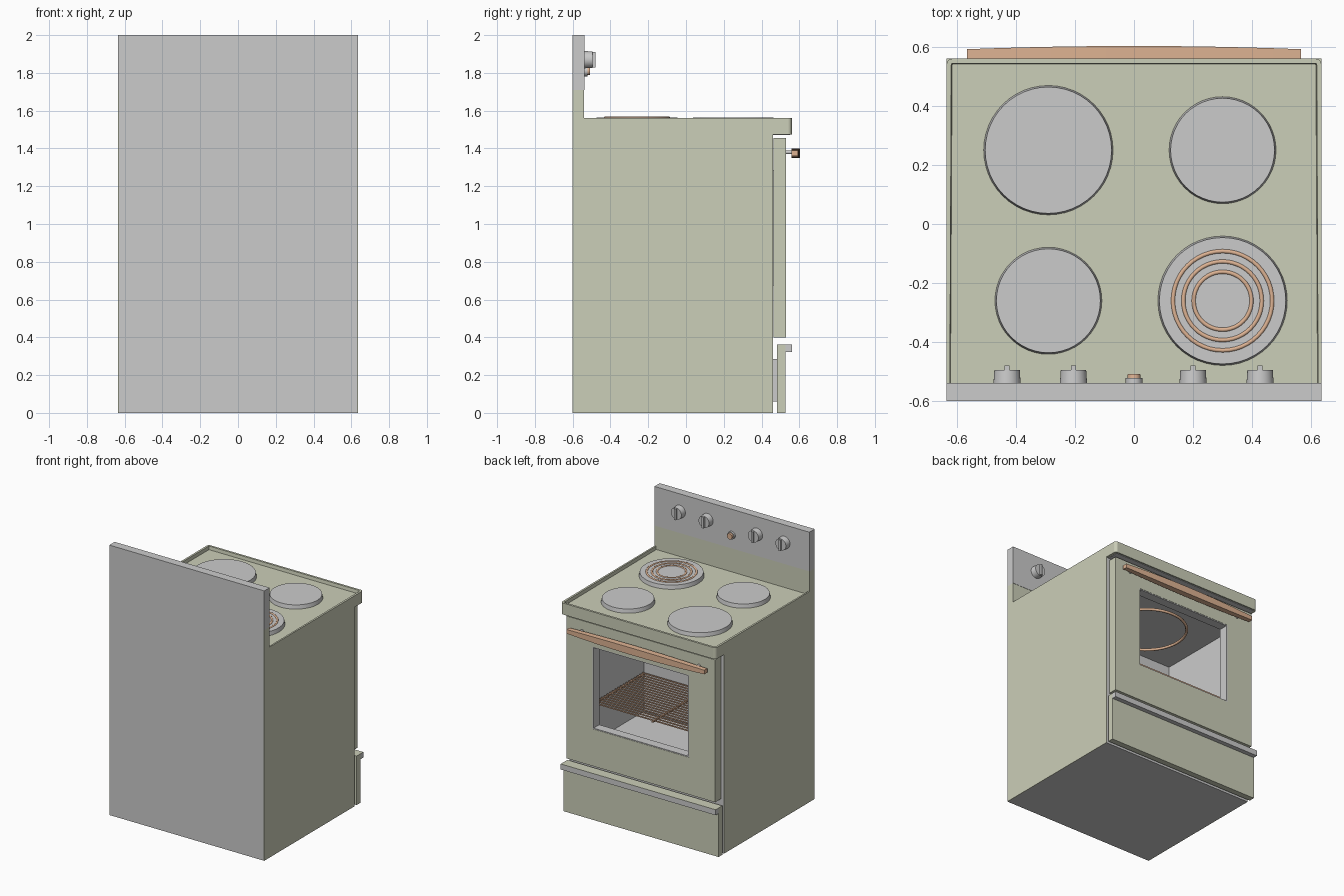
import bpy, bmesh, math
from mathutils import Matrix

if "Cube" in bpy.data.objects:
    bpy.data.objects.remove(bpy.data.objects["Cube"])


def material(name, rgb):
    m = bpy.data.materials.new(name)
    m.diffuse_color = (*rgb, 1)
    m.use_nodes = True
    m.node_tree.nodes["Principled BSDF"].inputs["Base Color"].default_value = m.diffuse_color
    return m


CREAM = material("cream_enamel", (0.60, 0.62, 0.48))
COPPER = material("copper", (0.73, 0.45, 0.29))


def finish(name, bm, mat=None, smooth=False):
    bmesh.ops.recalc_face_normals(bm, faces=bm.faces[:])
    me = bpy.data.meshes.new(name)
    bm.to_mesh(me)
    bm.free()
    ob = bpy.data.objects.new(name, me)
    bpy.context.collection.objects.link(ob)
    if mat:
        me.materials.append(mat)
    if smooth:
        bpy.ops.object.select_all(action='DESELECT')
        ob.select_set(True)
        bpy.context.view_layer.objects.active = ob
        bpy.ops.object.shade_smooth_by_angle(angle=math.radians(35))
    return ob


def box_bm(x, y, z):
    bm = bmesh.new()
    size = Matrix.Diagonal((x[1] - x[0], y[1] - y[0], z[1] - z[0], 1))
    mid = Matrix.Translation((sum(x) / 2, sum(y) / 2, sum(z) / 2))
    bmesh.ops.create_cube(bm, size=1, matrix=mid @ size)
    return bm


def box(name, x, y, z, mat=None):
    return finish(name, box_bm(x, y, z), mat)


def cut(ob, x, y, z):
    cutter = box("cutter", x, y, z)
    cutter.hide_render = True
    mod = ob.modifiers.new("opening", 'BOOLEAN')
    mod.operation, mod.solver, mod.object = 'DIFFERENCE', 'EXACT', cutter
    bpy.context.view_layer.objects.active = ob
    bpy.ops.object.modifier_apply(modifier=mod.name)
    bpy.data.objects.remove(cutter)


def disc(name, loc, r1, r2, depth, mat=None, along_y=False):
    bm = bmesh.new()
    rot = Matrix.Rotation(-math.pi / 2, 4, 'X') if along_y else Matrix()
    bmesh.ops.create_cone(bm, cap_ends=True, segments=48, radius1=r1, radius2=r2, depth=depth,
                          matrix=Matrix.Translation(loc) @ rot @ Matrix.Translation((0, 0, depth / 2)))
    return finish(name, bm, mat, True)


def ring(name, loc, r, minor, mat):
    bpy.ops.mesh.primitive_torus_add(location=loc, major_radius=r, minor_radius=minor,
                                     major_segments=48, minor_segments=8)
    ob = bpy.context.object
    ob.name = name
    ob.data.materials.append(mat)
    bpy.ops.object.shade_smooth_by_angle(angle=math.radians(50))


# Grey carcass with the oven cavity
core = box("carcass", (-0.63, 0.63), (-0.6, 0.46), (0, 1.5))
cut(core, (-0.5, 0.5), (-0.22, 0.6), (0.49, 1.32))

# Cream side panels, stepped up at the back
side = [(-0.6, 0), (0.46, 0), (0.46, 1.5), (-0.54, 1.5), (-0.54, 1.71), (-0.6, 1.71)]
for s, label in ((-1, "left"), (1, "right")):
    bm = bmesh.new()
    f = bm.faces.new([bm.verts.new((s * 0.629, y, z)) for y, z in side])
    ext = bmesh.ops.extrude_face_region(bm, geom=[f])
    bmesh.ops.translate(bm, vec=(s * 0.006, 0, 0),
                        verts=[v for v in ext["geom"] if isinstance(v, bmesh.types.BMVert)])
    finish("side_panel_" + label, bm, CREAM)

# Backsplash and control panel
box("backsplash", (-0.63, 0.63), (-0.597, -0.54), (1.49, 1.71), CREAM)
box("control_panel", (-0.635, 0.635), (-0.6, -0.538), (1.71, 2.0))
box("rear_cover", (-0.63, 0.63), (-0.6, -0.597), (1.49, 1.71))

# Cooktop tray with rounded front corners and a raised rim
bm = box_bm((-0.635, 0.635), (-0.56, 0.56), (1.475, 1.56))
corners = [e for e in bm.edges if all(v.co.y > 0.5 for v in e.verts)
           and abs(e.verts[0].co.z - e.verts[1].co.z) > 0.05]
bmesh.ops.bevel(bm, geom=corners, offset=0.02, segments=4, profile=0.5, affect='EDGES')
top = [f for f in bm.faces if f.normal.z > 0.9]
bmesh.ops.inset_region(bm, faces=top, thickness=0.016)
bmesh.ops.inset_region(bm, faces=top, thickness=0.003, depth=0)
bmesh.ops.translate(bm, verts=list(top[0].verts), vec=(0, 0, -0.025))
finish("cooktop", bm, CREAM)
box("cooktop_underside", (-0.615, 0.615), (0.44, 0.55), (1.472, 1.476))

# Burners, one with glowing rings
for i, (x, y, r) in enumerate([(-0.29, 0.25, 0.22), (0.3, 0.25, 0.182),
                               (-0.29, -0.26, 0.182), (0.3, -0.26, 0.22)]):
    disc(f"burner_{i + 1}", (x, y, 1.53), r, r - 0.006, 0.034)
for i, r in enumerate((0.098, 0.133, 0.168)):
    ring(f"burner_ring_{i + 1}", (0.3, -0.26, 1.562), r, 0.0075, COPPER)

# Knobs with grip ridges, and the indicator lamp
for i, x in enumerate((-0.43, -0.205, 0.2, 0.427)):
    disc(f"knob_{i + 1}", (x, -0.54, 1.87), 0.046, 0.043, 0.046, None, True)
    box(f"knob_grip_{i + 1}", (x - 0.008, x + 0.008), (-0.5, -0.479), (1.829, 1.911))
disc("lamp_base", (0, -0.54, 1.81), 0.028, 0.028, 0.018, None, True)
disc("lamp", (0, -0.53, 1.81), 0.023, 0.021, 0.022, COPPER, True)

# Oven door with a grey-lined window opening
door = box("oven_door", (-0.61, 0.61), (0.462, 0.53), (0.4, 1.455), CREAM)
cut(door, (-0.395, 0.395), (0.4, 0.6), (0.675, 1.285))
liner = box("window_liner", (-0.395, 0.395), (0.461, 0.528), (0.675, 1.285))
cut(liner, (-0.388, 0.388), (0.4, 0.6), (0.682, 1.278))

# Bowed, tapered handle on two posts
bm = bmesh.new()
sections = []
for i in range(13):
    u = i / 6 - 1
    h, front = 0.015 + 0.011 * (1 - u * u), 0.592 + 0.011 * (1 - u * u)
    sections.append([bm.verts.new((0.565 * u, y, 1.375 + dz))
                     for y, dz in ((0.558, -h), (front, -h), (front, h), (0.558, h))])
for a, b in zip(sections, sections[1:]):
    for k in range(4):
        bm.faces.new((a[k], a[(k + 1) % 4], b[(k + 1) % 4], b[k]))
bm.faces.new(sections[0])
bm.faces.new(sections[-1])
finish("door_handle", bm, COPPER)
for s in (-1, 1):
    disc("handle_post", (s * 0.48, 0.525, 1.38), 0.01, 0.01, 0.04, None, True)

# Storage drawer with a grey pull lip
box("drawer_mount", (-0.58, 0.58), (0.455, 0.485), (0.06, 0.285))
box("drawer_front", (-0.635, 0.635), (0.482, 0.526), (0, 0.363), CREAM)
box("drawer_lip", (-0.635, 0.635), (0.526, 0.56), (0.322, 0.361))
box("drawer_lip_top", (-0.635, 0.635), (0.526, 0.56), (0.361, 0.363), CREAM)

# Oven rack and heating element
for i in range(19):
    y = -0.19 + i * 0.032
    box("rack_bar", (-0.49, 0.49), (y - 0.004, y + 0.004), (0.786, 0.794), COPPER)
for x in (-0.485, 0, 0.485):
    box("rack_rail", (x - 0.006, x + 0.006), (-0.2, 0.394), (0.776, 0.787), COPPER)
ring("heating_element", (0, 0.13, 1.28), 0.28, 0.01, COPPER)
for s in (-1, 1):
    box("element_bracket", (s * 0.05 - 0.006, s * 0.05 + 0.006), (-0.22, -0.135), (1.274, 1.286), COPPER)
